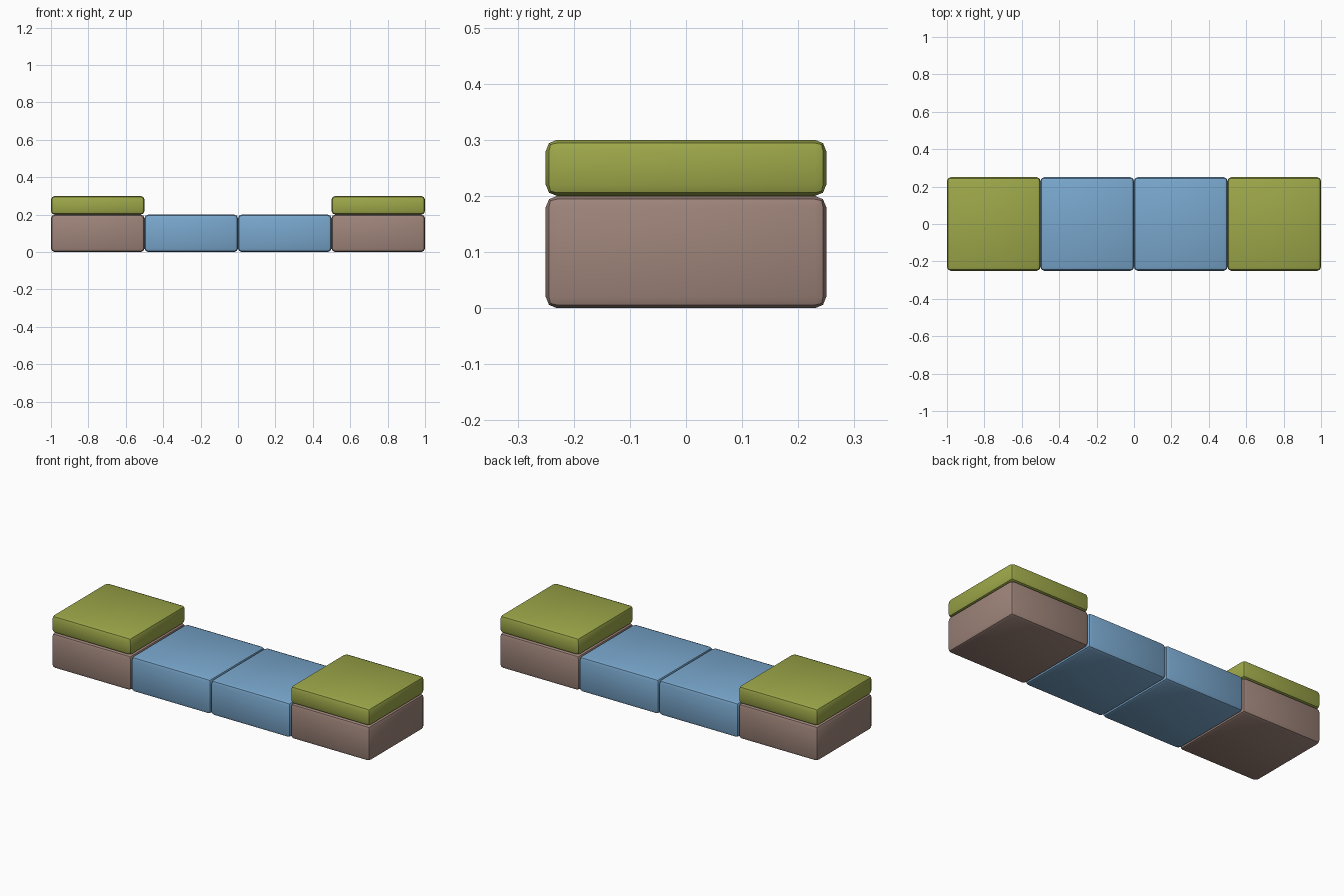
import bpy

if "Cube" in bpy.data.objects:
    bpy.data.objects.remove(bpy.data.objects["Cube"])


def srgb(r, g, b):
    def lin(c):
        c /= 255
        return c / 12.92 if c <= 0.04045 else ((c + 0.055) / 1.055) ** 2.4
    return (lin(r), lin(g), lin(b), 1)


def material(name, rgb):
    m = bpy.data.materials.new(name)
    m.diffuse_color = srgb(*rgb)
    m.use_nodes = True
    m.node_tree.nodes["Principled BSDF"].inputs["Base Color"].default_value = m.diffuse_color
    return m


brown = material("dusty brown", (158, 132, 122))
blue = material("soft blue", (121, 167, 205))
green = material("olive green", (157, 167, 73))


def cushion(name, x, z0, z1, mat):
    """Half-metre square block from z0 to z1 with rounded edges."""
    bpy.ops.mesh.primitive_cube_add(size=1, location=(x, 0, (z0 + z1) / 2))
    ob = bpy.context.object
    ob.name = name
    ob.scale = (0.5, 0.5, z1 - z0)
    bpy.ops.object.transform_apply(location=False, rotation=False, scale=True)
    ob.data.materials.append(mat)
    bevel = ob.modifiers.new("rounded edges", "BEVEL")
    bevel.width = 0.02
    bevel.segments = 2
    bpy.ops.object.modifier_apply(modifier=bevel.name)
    bpy.ops.object.shade_smooth_by_angle()


for side, s in (("left", -1), ("right", 1)):
    # Middle seat blocks
    cushion(side + "_seat", s * 0.25, 0, 0.2, blue)
    # Raised ends: base block with a thinner pad on top
    cushion(side + "_end_base", s * 0.75, 0, 0.2, brown)
    cushion(side + "_end_pad", s * 0.75, 0.2, 0.3, green)
